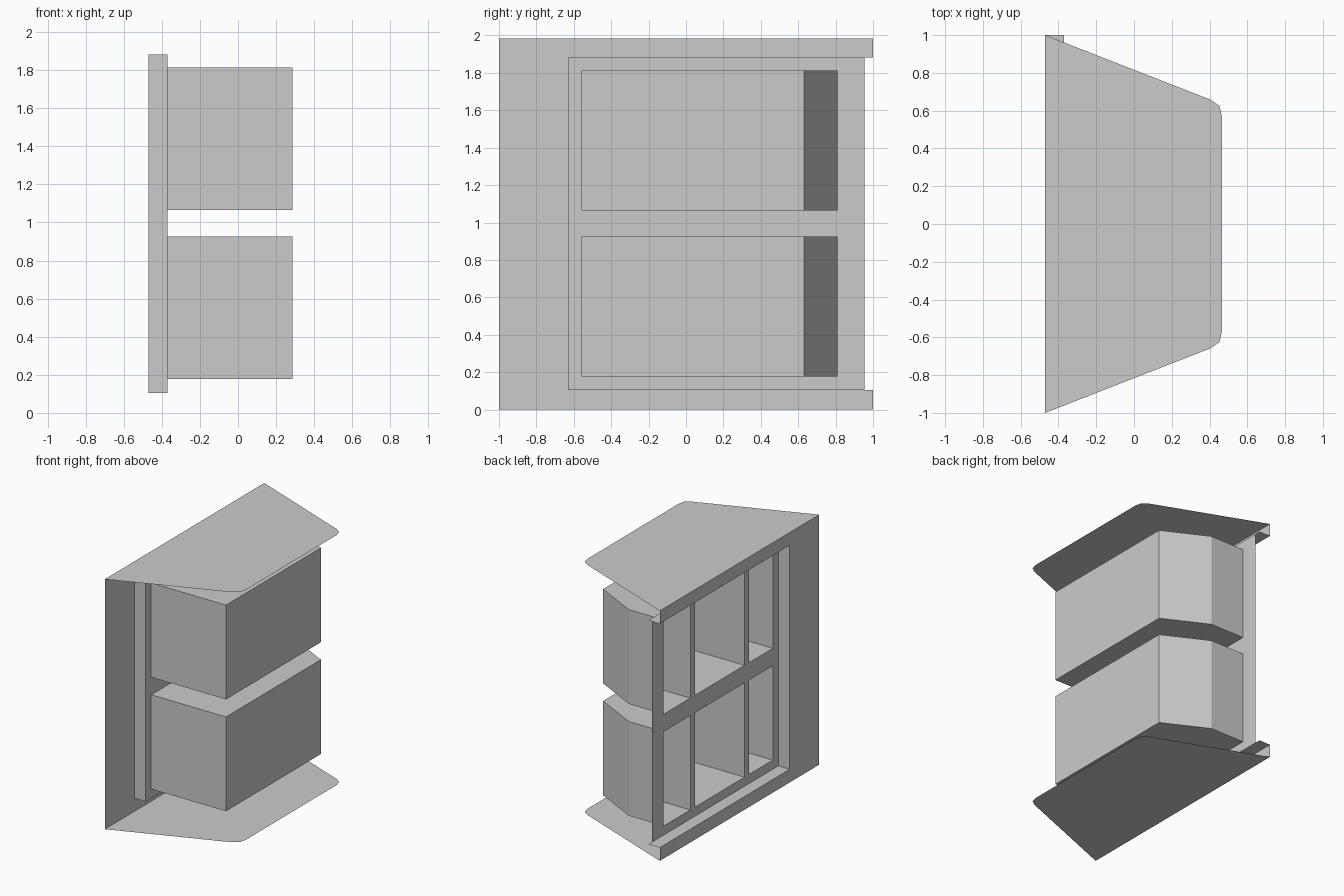
import bpy, bmesh

if "Cube" in bpy.data.objects:
    bpy.data.objects.remove(bpy.data.objects["Cube"])

WALL_X, FRAME_X, BAY_X = -0.47, -0.37, 0.287
TOP = 1.985
Z0, Z1 = 0.105, 1.883            # opening in the back wall
ROWS = [(0.177, 0.926), (1.065, 1.814)]


def finish(name, bm):
    bmesh.ops.remove_doubles(bm, verts=bm.verts, dist=1e-5)
    me = bpy.data.meshes.new(name)
    bm.to_mesh(me)
    bm.free()
    ob = bpy.data.objects.new(name, me)
    bpy.context.collection.objects.link(ob)
    return ob


def face(bm, pts):
    return bm.faces.new([bm.verts.new(p) for p in pts])


def panel(name, x, ys, zs, holes):
    """Flat upright panel on a grid of cuts, leaving the hole cells open."""
    bm = bmesh.new()
    for i, (a, b) in enumerate(zip(ys, ys[1:])):
        for j, (c, d) in enumerate(zip(zs, zs[1:])):
            if (i, j) not in holes:
                face(bm, [(x, a, c), (x, b, c), (x, b, d), (x, a, d)])
    bmesh.ops.remove_doubles(bm, verts=bm.verts, dist=1e-5)
    bmesh.ops.dissolve_limit(bm, angle_limit=0.01, verts=bm.verts, edges=bm.edges)
    return finish(name, bm)


def strip(bm, path, z0, z1):
    """Upright faces along a plan path."""
    for (ax, ay), (bx, by) in zip(path, path[1:]):
        face(bm, [(ax, ay, z0), (bx, by, z0), (bx, by, z1), (ax, ay, z1)])


# thin top and bottom plates with rounded front corners
half = [(0.465, 0.57), (0.452, 0.625), (0.405, 0.658), (WALL_X, 1.0)]
plan = half + [(x, -y) for x, y in reversed(half)]
for name, z in (("bottom_plate", 0.0), ("top_plate", TOP)):
    bm = bmesh.new()
    f = face(bm, [(x, y, z) for x, y in plan])
    if z == 0:
        f.normal_flip()
    finish(name, bm)

# back wall with its large opening, open at the +y end
panel("back_wall", WALL_X, [-1, -0.63, 1], [0, Z0, Z1, TOP], {(1, 1)})

# reveal: side jamb, sill and head between wall and window frame
bm = bmesh.new()
strip(bm, [(WALL_X, -0.63), (FRAME_X, -0.63)], Z0, Z1)
for z in (Z0, Z1):
    face(bm, [(WALL_X, -0.63, z), (FRAME_X, -0.63, z), (FRAME_X, 1, z), (WALL_X, 1, z)])
finish("opening_reveal", bm)

# window frame: two rows of three openings
ys = [-0.63, -0.56, -0.26, -0.206, 0.414, 0.475, 0.81, 0.955]
zs = [Z0, *ROWS[0], *ROWS[1], Z1]
panel("window_frame", FRAME_X, ys, zs, {(i, j) for i in (1, 3, 5) for j in (1, 3)})

# projecting bays with one chamfered corner, divided inside by thick partitions
bay = [(FRAME_X, -0.56), (BAY_X, -0.56), (BAY_X, 0.63), (-0.066, 0.81), (FRAME_X, 0.81)]
for row, (z0, z1) in zip(("lower", "upper"), ROWS):
    bm = bmesh.new()
    strip(bm, bay, z0, z1)
    face(bm, [(x, y, z1) for x, y in bay])
    face(bm, [(x, y, z0) for x, y in reversed(bay)])
    finish(row + "_bay", bm)
    bm = bmesh.new()
    for y in ys[2:6]:
        strip(bm, [(FRAME_X, y), (BAY_X, y)], z0, z1)
    finish(row + "_partitions", bm)
